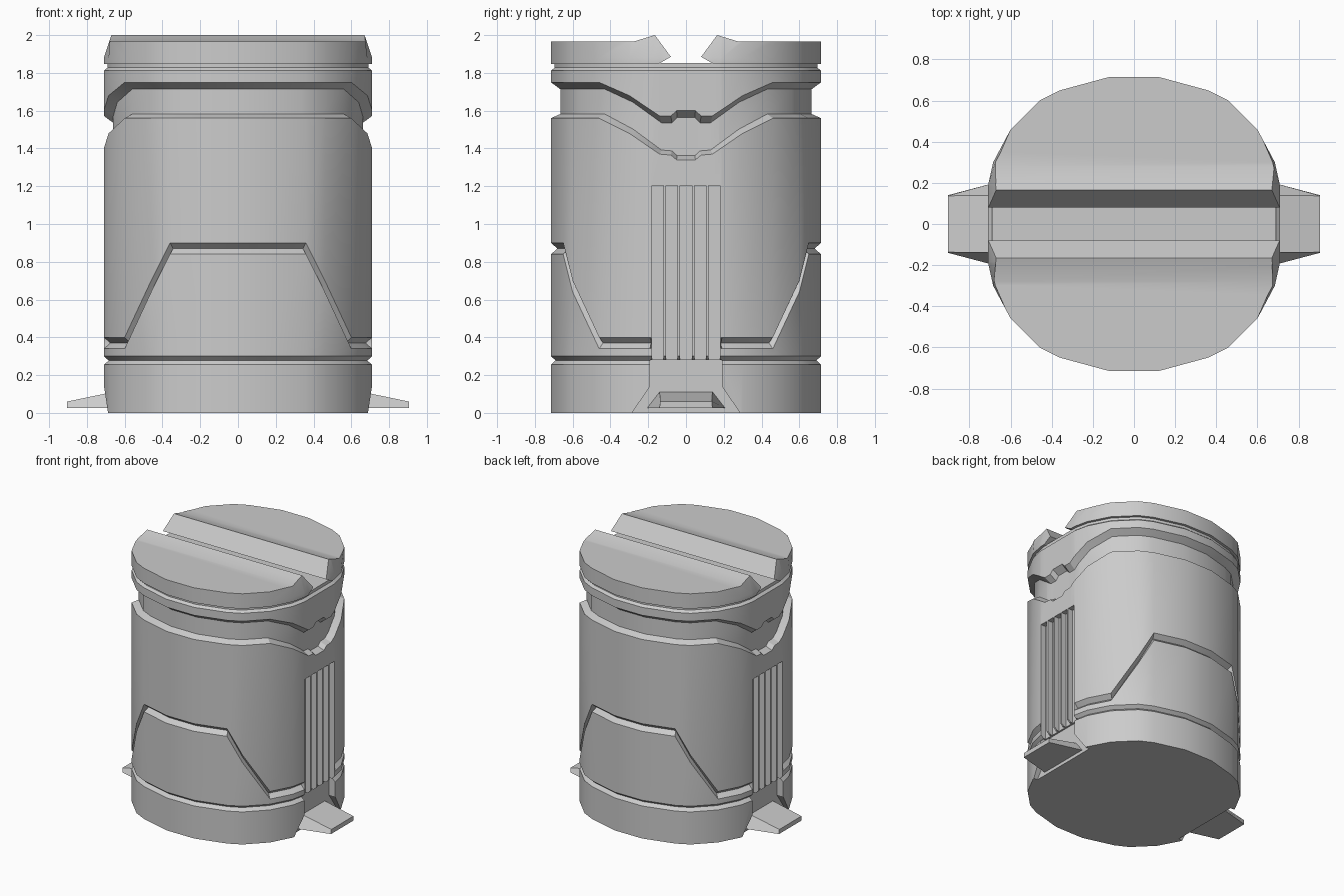
import bpy, bmesh, math
from mathutils import Vector

if "Cube" in bpy.data.objects:
    bpy.data.objects.remove(bpy.data.objects["Cube"])


def make(name, verts, faces):
    me = bpy.data.meshes.new(name)
    me.from_pydata(verts, [], faces)
    bm = bmesh.new()
    bm.from_mesh(me)
    bmesh.ops.recalc_face_normals(bm, faces=bm.faces)
    bm.to_mesh(me)
    bm.free()
    ob = bpy.data.objects.new(name, me)
    bpy.context.collection.objects.link(ob)
    return ob


def loft(name, rings):
    """Closed solid through rings of equal length."""
    n = len(rings[0])
    verts = [p for r in rings for p in r]
    faces = [list(range(n)), list(range(n * (len(rings) - 1), n * len(rings)))]
    for k in range(len(rings) - 1):
        for i in range(n):
            j = (i + 1) % n
            faces.append((k * n + i, k * n + j, (k + 1) * n + j, (k + 1) * n + i))
    return make(name, verts, faces)


def prism_x(name, yz, x0, x1):
    return loft(name, [[(x, y, z) for y, z in yz] for x in (x0, x1)])


def activate(ob):
    bpy.ops.object.select_all(action='DESELECT')
    ob.select_set(True)
    bpy.context.view_layer.objects.active = ob


def boolean(ob, cutter, op):
    m = ob.modifiers.new("cut", 'BOOLEAN')
    m.operation, m.solver, m.object = op, 'EXACT', cutter
    activate(ob)
    bpy.ops.object.modifier_apply(modifier=m.name)
    bpy.data.objects.remove(cutter, do_unlink=True)


def smooth(ob):
    activate(ob)
    bpy.ops.object.shade_smooth_by_angle(angle=math.radians(24))


def lerp(t, pts):
    for (a, u), (b, v) in zip(pts, pts[1:]):
        if t <= b:
            return u + (v - u) * max(0, (t - a) / (b - a))
    return pts[-1][1]


# Plan outline: one quarter, mirrored twice
quarter = [(.71, .05), (.71, .08), (.71, .14), (.71, .185), (.709, .191), (.685, .3),
           (.6, .46), (.46, .6), (.36, .65), (.12, .715)]
half = quarter + [(-x, y) for x, y in reversed(quarter)]
outline = half + [(-x, -y) for x, y in half]

# Heights of the wavy seams around the side, and of the front panel seam
body_top = [(.05, 1.34), (.08, 1.365), (.14, 1.37), (.3, 1.48), (.46, 1.56)]
collar_low = [(.05, 1.60), (.08, 1.572), (.14, 1.572), (.3, 1.68), (.46, 1.75)]
panel = [(.36, .9), (.46, .70), (.6, .4)]


def column(x, y):
    ax, ay = abs(x), abs(y)
    b, c, s = lerp(ay, body_top), lerp(ay, collar_low), lerp(ax, panel)
    g = 0 if ay < .188 else .035
    prof = [(0, 0), (0, .255), (.025, .278), (0, .3), (0, s - .06), (g, s - .03), (0, s),
            (0, b), (.05, b + .022), (.05, c - .036), (0, c), (0, 1.785),
            (0, 1.812), (.02, 1.828), (.02, 1.852)]
    d = Vector((x, y))
    return [(*(d * (1 - i / d.length)), z) for i, z in prof]


# Main body with grooves, neck and collar
cols = [column(x, y) for x, y in outline]
body = loft("canister_body", [list(r) for r in zip(*cols)])

# Side recesses above the feet, and vent channels
for s in (-1, 1):
    recess = [(-.19, .28), (-.19, .14), (-.3, -.02), (.3, -.02), (.19, .14), (.19, .28)]
    boolean(body, prism_x("recess_cutter", recess, s * .655, s * .9), 'DIFFERENCE')
    for k in range(-2, 3):
        y = k * .075
        slot = [(y - .031, .27), (y + .031, .27), (y + .031, 1.205), (y - .031, 1.205)]
        boolean(body, prism_x("vent_cutter", slot, s * .668, s * .9), 'DIFFERENCE')
smooth(body)

# Two lid halves with an undercut slot between them
for s, name in ((-1, "lid_front"), (1, "lid_back")):
    prof = [(.145, 1.848), (.08, 1.885), (.165, 2), (.28, 1.965), (.8, 1.965), (.8, 1.848)]
    lid = prism_x(name, [(s * y, z) for y, z in prof], -.8, .8)
    top = [(max(-.67, min(.67, x)), y, 2.001) for x, y in outline]
    mask = loft("lid_mask", [[(x, y, z) for x, y in outline] for z in (1.84, 1.88)] + [top])
    boolean(lid, mask, 'INTERSECT')
    smooth(lid)

# Tapered feet
for s, name in ((-1, "foot_left"), (1, "foot_right")):
    root = [(-.21, .025), (.21, .025), (.14, .115), (-.14, .115)]
    tip = [(-.14, .025), (.14, .025), (.137, .06), (-.137, .06)]
    loft(name, [[(s * x, y, z) for y, z in sec] for x, sec in ((.64, root), (.905, tip))])
